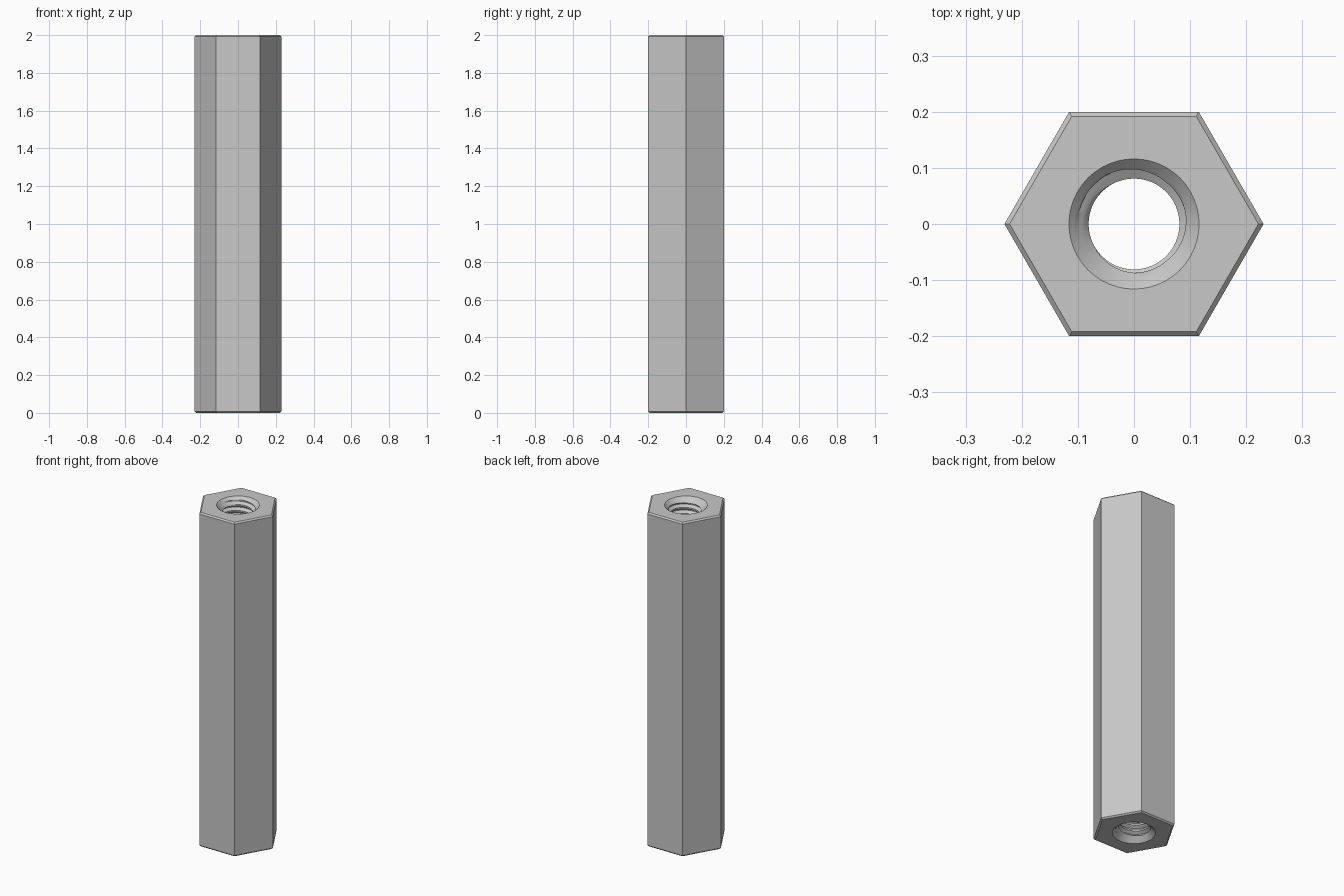
import bpy
import bmesh
import math

cube = bpy.data.objects.get("Cube")
if cube:
    bpy.data.objects.remove(cube, do_unlink=True)

LENGTH = 2.0
FLAT = 0.2            # centre to flat side
CHAMFER = 0.008
MINOR, MAJOR = 0.081, 0.1
PITCH = 0.036
MOUTH = 0.116         # countersink radius at each end
SEGMENTS = 48
# Thread profile over one pitch: flat crest, flank, root, flank
PROFILE = [0, 0.25, 0.35, 0.46, 0.5625, 0.6875, 0.79, 0.9]

# Plain metal
metal = bpy.data.materials.new("light grey metal")
metal.use_nodes = True
colour = (0.58, 0.58, 0.58, 1)
metal.diffuse_color = colour
metal.node_tree.nodes["Principled BSDF"].inputs["Base Color"].default_value = colour

bm = bmesh.new()


def ring(radius, z, count):
    return [bm.verts.new((radius * math.cos(math.tau * k / count),
                          radius * math.sin(math.tau * k / count), z))
            for k in range(count)]


def bridge(lower, upper):
    n = len(lower)
    for k in range(n):
        bm.faces.new((lower[k], lower[(k + 1) % n], upper[(k + 1) % n], upper[k]))


def thread_radius(t):
    if t <= 0.25:
        return MINOR
    if t < 0.5625:
        return MINOR + (MAJOR - MINOR) * (t - 0.25) / 0.3125
    if t <= 0.6875:
        return MAJOR
    return MAJOR - (MAJOR - MINOR) * (t - 0.6875) / 0.3125


# Hexagonal body with chamfered ends
corner = FLAT / math.cos(math.pi / 6)
inner = (FLAT - CHAMFER) / math.cos(math.pi / 6)
hexes = [ring(inner, 0, 6), ring(corner, CHAMFER, 6),
         ring(corner, LENGTH - CHAMFER, 6), ring(inner, LENGTH, 6)]
for low, high in zip(hexes, hexes[1:]):
    bridge(low, high)

# End faces around the round mouth
span = SEGMENTS // 6
for outline, z in ((hexes[0], 0), (hexes[-1], LENGTH)):
    mouth = ring(MOUTH, z, SEGMENTS)
    for k in range(6):
        arc = [mouth[(k * span + s) % SEGMENTS] for s in range(span + 1)]
        bm.faces.new([outline[k], outline[(k + 1) % 6]] + arc[::-1])

# Helical threaded bore, clipped at the ends and opened by the countersinks
steps = len(PROFILE)
turns = math.ceil(LENGTH / PITCH) + 2
grid = []
for row in range(turns * steps):
    turn, part = divmod(row, steps)
    line = []
    for s in range(SEGMENTS):
        height = (turn - 1 + PROFILE[part] + s / SEGMENTS) * PITCH
        z = min(max(height, 0), LENGTH)
        depth = min(z, LENGTH - z)
        radius = max(thread_radius(PROFILE[part]), MOUTH - depth)
        angle = math.tau * s / SEGMENTS
        line.append(bm.verts.new((radius * math.cos(angle),
                                  radius * math.sin(angle), z)))
    grid.append(line)


def bore_vert(row, s):
    # one full lap climbs one pitch
    return grid[row + steps * (s // SEGMENTS)][s % SEGMENTS]


for row in range((turns - 1) * steps - 1):
    for s in range(SEGMENTS):
        quad = [bore_vert(row, s), bore_vert(row + 1, s),
                bore_vert(row + 1, s + 1), bore_vert(row, s + 1)]
        heights = [v.co.z for v in quad]
        if max(heights) - min(heights) > 1e-6:
            bm.faces.new(quad)

bmesh.ops.remove_doubles(bm, verts=bm.verts[:], dist=1e-5)
bmesh.ops.delete(bm, geom=[v for v in bm.verts if not v.link_faces], context='VERTS')
bmesh.ops.recalc_face_normals(bm, faces=bm.faces[:])

mesh = bpy.data.meshes.new("hex_standoff")
bm.to_mesh(mesh)
bm.free()
mesh.materials.append(metal)
standoff = bpy.data.objects.new("hex_standoff", mesh)
bpy.context.collection.objects.link(standoff)

for obj in bpy.context.selected_objects:
    obj.select_set(False)
standoff.select_set(True)
bpy.context.view_layer.objects.active = standoff
bpy.ops.object.shade_smooth_by_angle(angle=math.radians(30))
